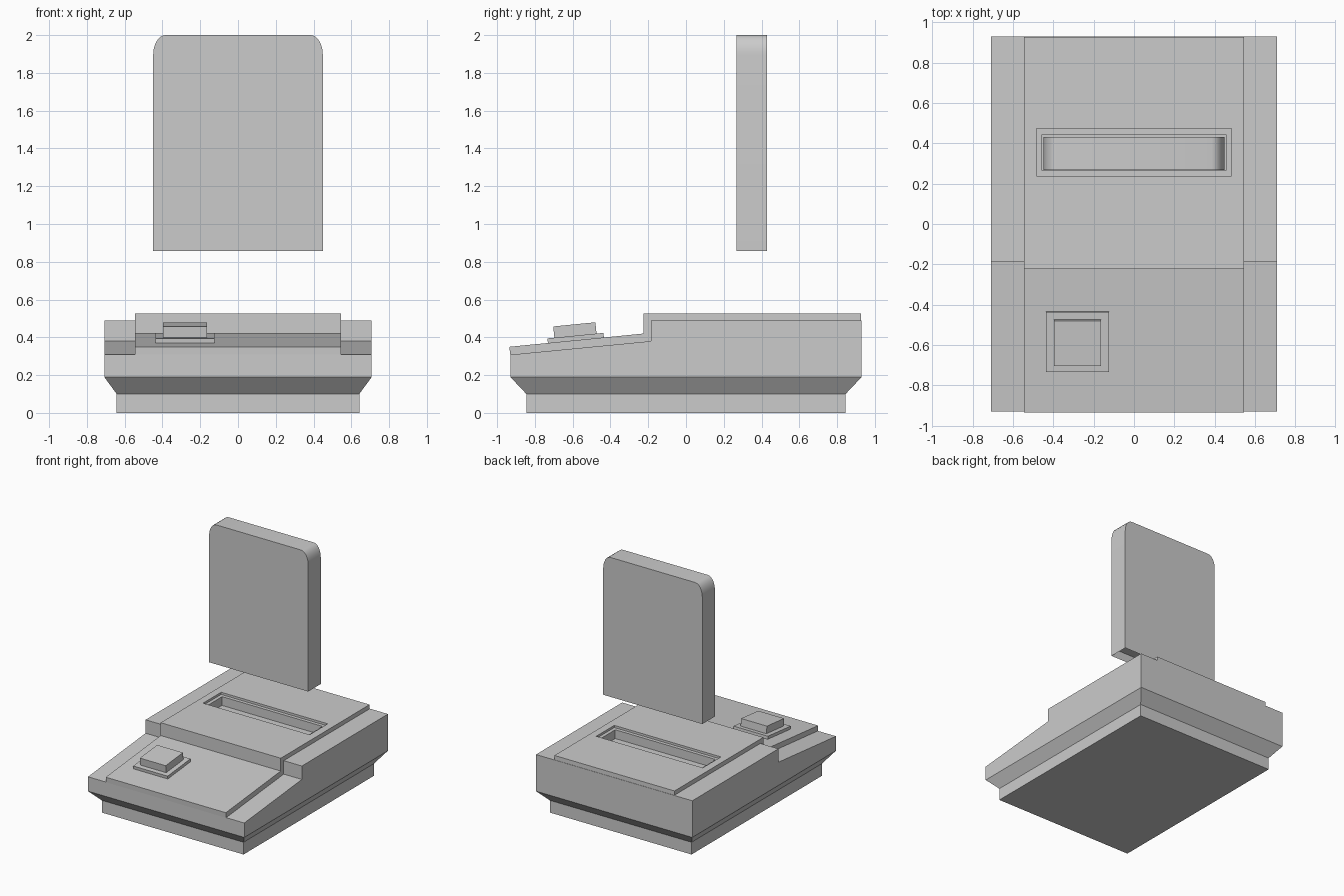
import bpy, bmesh
from math import atan2, cos, sin, pi
from mathutils import Matrix, Vector

if "Cube" in bpy.data.objects:
    bpy.data.objects.remove(bpy.data.objects["Cube"])


def finish(name, bm):
    bmesh.ops.recalc_face_normals(bm, faces=bm.faces)
    me = bpy.data.meshes.new(name)
    bm.to_mesh(me)
    bm.free()
    ob = bpy.data.objects.new(name, me)
    bpy.context.collection.objects.link(ob)
    return ob


def prism_bm(points, offset):
    bm = bmesh.new()
    face = bm.faces.new([bm.verts.new(p) for p in points])
    ext = bmesh.ops.extrude_face_region(bm, geom=[face])
    moved = [g for g in ext["geom"] if isinstance(g, bmesh.types.BMVert)]
    bmesh.ops.translate(bm, vec=offset, verts=moved)
    bmesh.ops.recalc_face_normals(bm, faces=bm.faces)
    return bm


def side_prism(name, profile, half_width):
    return finish(name, prism_bm([(-half_width, y, z) for y, z in profile], (2 * half_width, 0, 0)))


def box(name, lo, hi, matrix=Matrix()):
    bm = bmesh.new()
    lo, hi = Vector(lo), Vector(hi)
    bmesh.ops.create_cube(bm, size=1, matrix=matrix @ Matrix.Translation((lo + hi) / 2)
                          @ Matrix.Diagonal((*(hi - lo), 1)))
    return finish(name, bm)


def cut(ob, cutter):
    m = ob.modifiers.new("cut", "BOOLEAN")
    m.operation = "DIFFERENCE"
    m.solver = "EXACT"
    m.object = cutter
    cutter.hide_render = True
    cutter.hide_set(True)


# Plinth foot
box("plinth", (-0.642, -0.845, 0), (0.642, 0.845, 0.1))

# Flared skirt between plinth and body
bm = bmesh.new()
rings = []
for x, y, z in ((0.642, 0.845, 0.1), (0.708, 0.93, 0.19)):
    rings.append([bm.verts.new((sx * x, sy * y, z)) for sx, sy in ((-1, -1), (1, -1), (1, 1), (-1, 1))])
bm.faces.new(rings[0])
bm.faces.new(rings[1])
for i in range(4):
    j = (i + 1) % 4
    bm.faces.new((rings[0][i], rings[0][j], rings[1][j], rings[1][i]))
finish("skirt", bm)

# Main body with sloped front
body = side_prism("body", [(-0.93, 0.19), (0.93, 0.19), (0.93, 0.49), (-0.185, 0.49),
                           (-0.185, 0.38), (-0.93, 0.308)], 0.708)

# Raised centre deck
deck = side_prism("centre_deck", [(-0.934, 0.35), (-0.224, 0.42), (-0.224, 0.525), (0.926, 0.525),
                                  (0.929, 0.45), (-0.15, 0.45), (-0.15, 0.36), (-0.932, 0.308)], 0.544)

# Stepped slot in the deck
rim = box("slot_rim_cutter", (-0.483, 0.238, 0.507), (0.483, 0.472, 0.6))
hole = box("slot_hole_cutter", (-0.455, 0.266, 0.435), (0.455, 0.444, 0.6))
cut(deck, rim)
cut(deck, hole)
cut(body, hole)

# Button and its plate, tilted with the slope
tilt = Matrix.Translation((-0.28, -0.583, 0.385)) @ Matrix.Rotation(atan2(0.07, 0.71), 4, "X")
box("button_plate", (-0.156, -0.149, -0.015), (0.156, 0.149, 0.024), tilt)
box("button", (-0.117, -0.112, 0.02), (0.117, 0.112, 0.084), tilt)

# Floating slab with rounded top corners and hollow underside
y0, y1, zb = 0.267, 0.43, 0.858
arc = [(0.385 + 0.064 * cos(a), 1.895 + 0.105 * sin(a)) for a in (i * pi / 12 for i in range(7))]
outline = [(0.449, zb)] + arc + [(-x, z) for x, z in reversed(arc)] + [(-0.449, zb)]
bm = prism_bm([(x, y0, z) for x, z in outline], (0, y1 - y0, 0))
base = [f for f in bm.faces if all(abs(v.co.z - zb) < 1e-4 for v in f.verts)]
bmesh.ops.inset_region(bm, faces=base, thickness=0.02)
bmesh.ops.translate(bm, vec=(0, 0, 0.06), verts=base[0].verts)
slab = finish("slab", bm)
bpy.ops.object.select_all(action="DESELECT")
slab.select_set(True)
bpy.context.view_layer.objects.active = slab
bpy.ops.object.shade_smooth_by_angle(angle=pi / 6)
